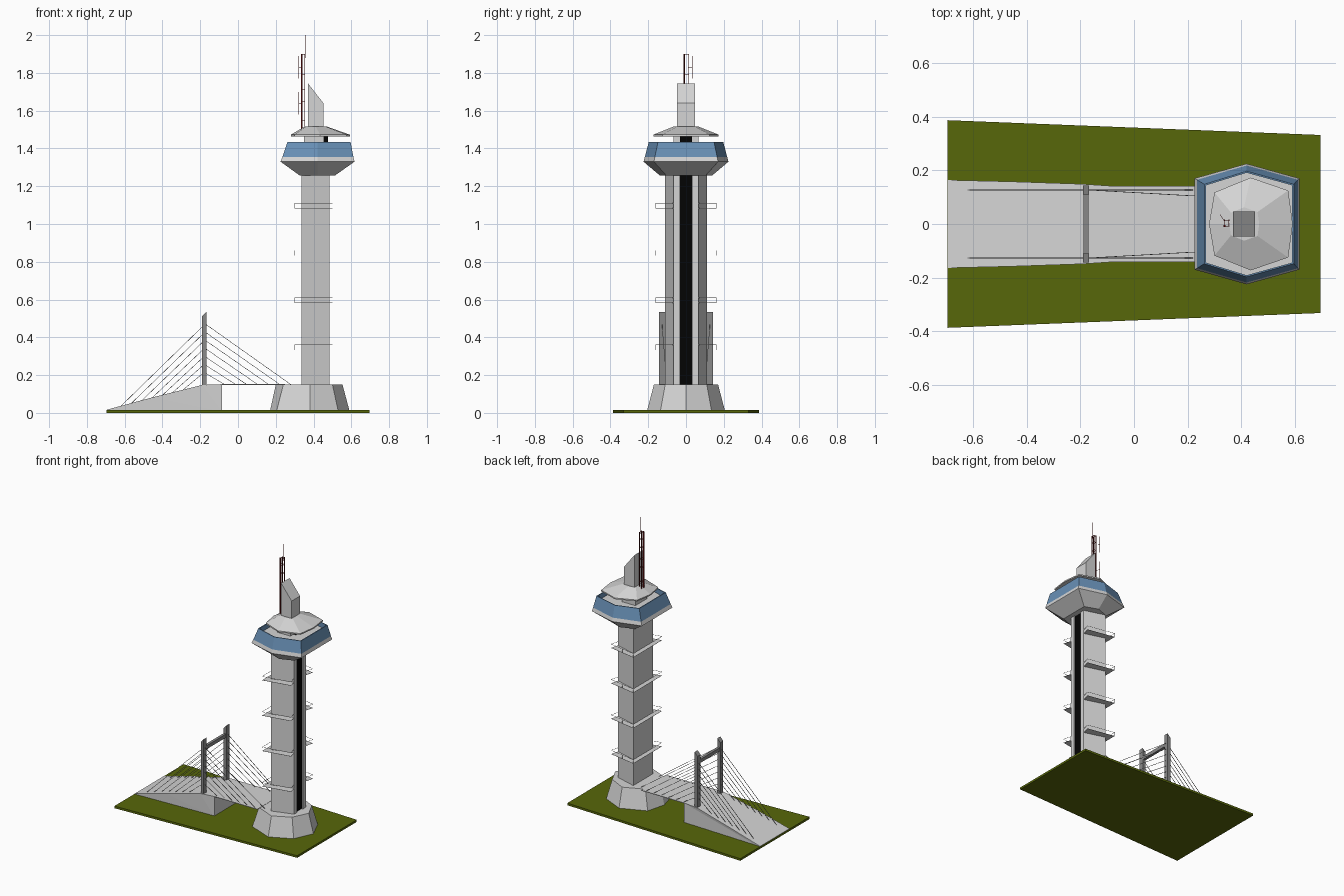
import bpy, bmesh
from mathutils import Vector

if "Cube" in bpy.data.objects:
    bpy.data.objects.remove(bpy.data.objects["Cube"])


def mat(name, c):
    m = bpy.data.materials.new(name)
    m.diffuse_color = (*c, 1)
    m.use_nodes = True
    m.node_tree.nodes["Principled BSDF"].inputs["Base Color"].default_value = m.diffuse_color
    return m


GRASS = mat("grass green", (0.095, 0.135, 0.003))
CONCRETE = mat("concrete grey", (0.66, 0.66, 0.66))
STEEL = mat("steel grey", (0.25, 0.25, 0.25))
GLASS = mat("window blue", (0.14, 0.28, 0.47))
BLACK = mat("shaft black", (0.001, 0.001, 0.001))
RED = mat("mast dark red", (0.10, 0.004, 0.004))


def finish(name, bm, *mats):
    bmesh.ops.recalc_face_normals(bm, faces=bm.faces)
    me = bpy.data.meshes.new(name)
    bm.to_mesh(me)
    bm.free()
    for m in mats:
        me.materials.append(m)
    ob = bpy.data.objects.new(name, me)
    bpy.context.collection.objects.link(ob)
    return ob


def sym(half):
    """Outline from its -y half, mirrored to +y (points on y=0 are not doubled)."""
    return half + [(x, -y) for x, y in reversed(half) if abs(y) > 1e-6]


def loft(bm, rings, mats=None):
    """Join stacked outlines [(points, z)] into a closed solid."""
    loops = [[bm.verts.new((x, y, z)) for x, y in pts] for pts, z in rings]
    n = len(loops[0])
    for k in range(len(loops) - 1):
        for i in range(n):
            j = (i + 1) % n
            f = bm.faces.new((loops[k][i], loops[k][j], loops[k + 1][j], loops[k + 1][i]))
            f.material_index = mats[k] if mats else 0
    bm.faces.new(loops[0])
    bm.faces.new(loops[-1])


def solid(name, rings, *mats, idx=None):
    bm = bmesh.new()
    loft(bm, rings, idx)
    return finish(name, bm, *mats)


def box(bm, x0, x1, y0, y1, z0, z1):
    pts = [(x0, y0), (x1, y0), (x1, y1), (x0, y1)]
    loft(bm, [(pts, z0), (pts, z1)])


def rod(bm, a, b, r):
    """Thin square bar between two points."""
    a, b = Vector(a), Vector(b)
    d = (b - a).normalized()
    u = d.cross(Vector((0, 0, 1)) if abs(d.z) < 0.95 else Vector((1, 0, 0))).normalized() * r
    v = d.cross(u)
    ends = [[bm.verts.new(p + s * u + t * v) for s, t in ((1, 1), (-1, 1), (-1, -1), (1, -1))]
            for p in (a, b)]
    for i in range(4):
        j = (i + 1) % 4
        bm.faces.new((ends[0][i], ends[0][j], ends[1][j], ends[1][i]))
    bm.faces.new(ends[0])
    bm.faces.new(ends[1])


# ground plate
g = sym([(-0.695, -0.387), (0.695, -0.332)])
solid("ground_plate", [(g, 0), (g, 0.015)], GRASS)

# tower base
b0 = sym([(0.17, 0), (0.205, -0.135), (0.38, -0.206), (0.53, -0.135), (0.59, 0)])
b1 = sym([(0.20, 0), (0.24, -0.11), (0.38, -0.17), (0.50, -0.11), (0.553, 0)])
solid("tower_base", [(b0, 0.012), (b1, 0.15)], CONCRETE)

# tower shaft with a shallow slot on the right, and the dark lift strip in it
s = sym([(0.335, -0.11), (0.485, -0.065), (0.485, -0.032), (0.470, -0.032)])
solid("tower_shaft", [(s, 0.15), (s, 1.265)], CONCRETE)
bm = bmesh.new()
box(bm, 0.45, 0.476, -0.032, 0.032, 0.15, 1.47)
finish("lift_strip", bm, BLACK)

# balconies with thin rails
slabs, rails = bmesh.new(), bmesh.new()
for top in (0.36, 0.61, 0.86, 1.11):
    path = [(0.485, -0.066), (0.50, -0.122), (0.30, -0.16), (0.30, 0.16), (0.50, 0.122), (0.485, 0.066)]
    plan = path + [(0.335, 0.11), (0.335, -0.11)]
    z = top - 0.027
    loft(slabs, [(plan, z - 0.0005), (plan, z + 0.0005)])
    for i in range(5):
        p, q = Vector(path[i]), Vector(path[i + 1])
        rod(rails, (*p, top), (*q, top), 0.0008)
        n = 2 if (q - p).length > 0.1 else 1
        for k in range(n):
            c = p.lerp(q, k / n)
            rod(rails, (*c, z), (*c, top), 0.0006)
finish("balcony_slabs", slabs, CONCRETE)
finish("balcony_rails", rails, CONCRETE)


# observation pod: hexagonal rings, blue window band, recessed deck
def hexa(x0, x1, ys, ym):
    return sym([(x0, -ys), (0.42, -ym), (x1, -ys)])


solid("observation_pod", [
    (hexa(0.325, 0.515, 0.105, 0.14), 1.258),
    (hexa(0.225, 0.617, 0.17, 0.225), 1.33),
    (hexa(0.235, 0.611, 0.165, 0.218), 1.355),
    (hexa(0.262, 0.596, 0.148, 0.197), 1.435),
    (hexa(0.268, 0.590, 0.144, 0.191), 1.435),
    (hexa(0.268, 0.590, 0.144, 0.191), 1.40)],
    CONCRETE, GLASS, idx=[0, 0, 1, 1, 1])

# upper core between deck and roof
c = sym([(0.35, -0.065), (0.455, -0.065), (0.455, -0.032)])
solid("upper_core", [(c, 1.39), (c, 1.48)], CONCRETE)

# roof
r0 = sym([(0.28, 0), (0.30, -0.118), (0.435, -0.173), (0.575, -0.125), (0.592, 0)])
r1 = [(0.405 + (x - 0.42) * 0.36, y * 0.36) for x, y in r0]
solid("pod_roof", [(r0, 1.464), (r0, 1.473), (r1, 1.517)], CONCRETE)

# slanted roof tower
bm = bmesh.new()
box(bm, 0.370, 0.452, -0.047, 0.047, 1.50, 1.745)
for v in bm.verts:
    if v.co.z > 1.6 and v.co.x > 0.4:
        v.co.z = 1.64
finish("roof_tower", bm, CONCRETE)

# antenna mast
bm = bmesh.new()
for x, r in ((0.337, 0.004), (0.354, 0.002)):
    for y in (-0.008, 0.014):
        rod(bm, (x, y, 1.50), (x, y, 1.90), r if y < 0 else 0.002)
for z in (1.55, 1.65, 1.71, 1.79, 1.85, 1.898):
    for y in (-0.008, 0.014):
        rod(bm, (0.336, y, z), (0.354, y, z), 0.001)
    for x in (0.336, 0.354):
        rod(bm, (x, -0.008, z), (x, 0.014, z), 0.001)
finish("antenna_mast", bm, RED)
bm = bmesh.new()
rod(bm, (0.355, 0, 1.88), (0.355, 0, 2.0), 0.0012)
for z0, z1 in ((1.58, 1.70), (1.77, 1.89)):
    rod(bm, (0.322, 0.033, z0), (0.322, 0.033, z1), 0.0015)
    zm = (z0 + z1) / 2
    rod(bm, (0.322, 0.033, zm), (0.336, 0.012, zm), 0.0008)
finish("antenna_rods", bm, RED)

# bridge ramp: solid wedge from the ground edge up to deck height
bm = bmesh.new()
prof = [(-0.694, 0.008, 0.164), (-0.694, 0.017, 0.164), (-0.45, 0.083, 0.158), (-0.19, 0.148, 0.149),
        (-0.085, 0.152, 0.142), (-0.085, 0.008, 0.142)]
sides = [[bm.verts.new((x, sgn * w, z)) for x, z, w in prof] for sgn in (-1, 1)]
for i in range(6):
    j = (i + 1) % 6
    bm.faces.new((sides[0][i], sides[0][j], sides[1][j], sides[1][i]))
for side in sides:
    bm.faces.new(side)
bmesh.ops.triangulate(bm, faces=[f for f in bm.faces if len(f.verts) > 4])
finish("bridge_ramp", bm, CONCRETE)

# flat bridge deck
bm = bmesh.new()
box(bm, -0.085, 0.25, -0.141, 0.141, 0.148, 0.152)
finish("bridge_deck", bm, CONCRETE)

# pylons with slanted tops and a cross beam
bm = bmesh.new()
for y0, y1 in ((-0.143, -0.11), (0.11, 0.143)):
    box(bm, -0.191, -0.168, y0, y1, 0.10, 0.535)
for v in bm.verts:
    if v.co.z > 0.5 and v.co.x < -0.18:
        v.co.z = 0.51
box(bm, -0.189, -0.170, -0.112, 0.112, 0.45, 0.475)
finish("bridge_pylons", bm, STEEL)

# stay cables
bm = bmesh.new()
for y in (-0.127, 0.127):
    for i in range(7):
        t = i / 6
        xl = -0.62 + 0.33 * t
        rod(bm, (-0.185, y, 0.46 - 0.25 * t), (xl, y, 0.016 + (xl + 0.695) * 0.264), 0.0012)
        xr = 0.28 - 0.35 * t
        rod(bm, (-0.172, y, 0.47 - 0.26 * t), (xr, y if xr < 0.25 else y * 0.8, 0.15), 0.0012)
finish("bridge_cables", bm, STEEL)
